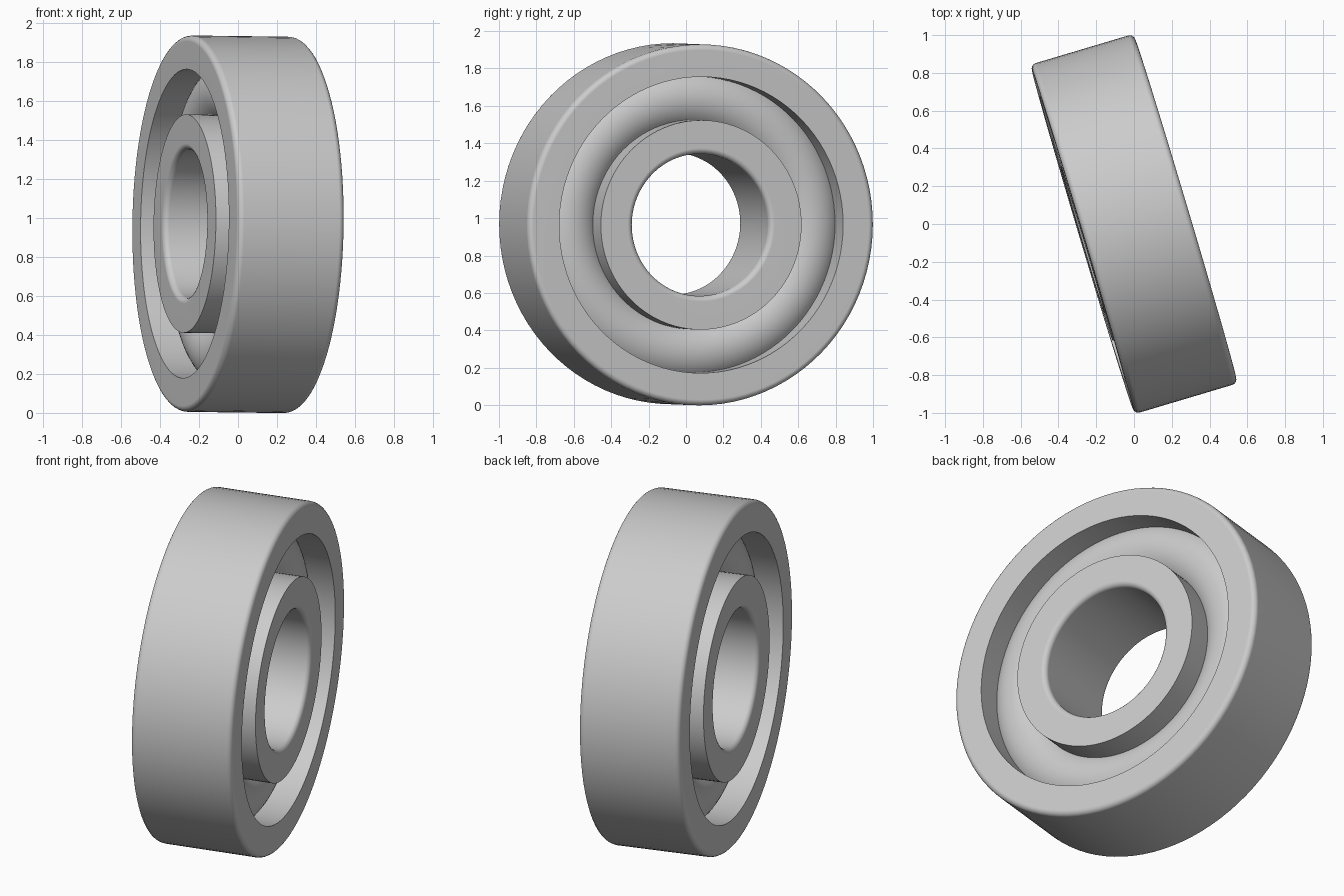
import bpy, bmesh
from math import sin, cos, pi, radians
from mathutils import Matrix

cube = bpy.data.objects.get("Cube")
if cube:
    bpy.data.objects.remove(cube)

SEGMENTS = 96
HALF_WIDTH = 0.285
OUTER_R, OUTER_RACE_R = 0.965, 0.792
INNER_RACE_R, BORE_R = 0.56, 0.38
BALL_R, FILLET = 0.177, 0.03

steel = bpy.data.materials.new("steel grey")
steel.use_nodes = True
steel.diffuse_color = (0.6, 0.6, 0.6, 1)
steel.node_tree.nodes["Principled BSDF"].inputs["Base Color"].default_value = (0.6, 0.6, 0.6, 1)

# The axle runs along local x, turned about z with a very slight tip
placement = (Matrix.Translation((0, 0, 0.967))
             @ Matrix.Rotation(radians(16.6), 4, "Z")
             @ Matrix.Rotation(radians(0.7), 4, "Y"))


def arc(x, r, radius, start, end, steps):
    """Points (x, r) on an arc, with angles in degrees."""
    angles = [radians(start + (end - start) * i / steps) for i in range(steps + 1)]
    return [(x + radius * cos(a), r + radius * sin(a)) for a in angles]


def revolve(name, profile):
    """Turn a closed (x, r) profile around the x axis."""
    bm = bmesh.new()
    rows = []
    for s in range(SEGMENTS):
        a = 2 * pi * s / SEGMENTS
        rows.append([bm.verts.new((x, r * cos(a), r * sin(a))) for x, r in profile])
    for s, row in enumerate(rows):
        following = rows[(s + 1) % SEGMENTS]
        for i in range(len(row)):
            j = (i + 1) % len(row)
            bm.faces.new((row[i], row[j], following[j], following[i]))
    bmesh.ops.recalc_face_normals(bm, faces=bm.faces)
    mesh = bpy.data.meshes.new(name)
    bm.to_mesh(mesh)
    bm.free()
    mesh.materials.append(steel)
    obj = bpy.data.objects.new(name, mesh)
    bpy.context.collection.objects.link(obj)
    obj.matrix_world = placement
    bpy.ops.object.select_all(action="DESELECT")
    obj.select_set(True)
    bpy.context.view_layer.objects.active = obj
    bpy.ops.object.shade_smooth_by_angle(angle=radians(30))
    weighted = obj.modifiers.new("flat faces stay flat", "WEIGHTED_NORMAL")
    weighted.keep_sharp = True
    return obj


edge = HALF_WIDTH - FILLET

# Outer ring: rounded outside, sharp inside
revolve("outer_ring",
        arc(edge, OUTER_R - FILLET, FILLET, 0, 90, 5)
        + arc(-edge, OUTER_R - FILLET, FILLET, 90, 180, 5)
        + [(-HALF_WIDTH, OUTER_RACE_R), (HALF_WIDTH, OUTER_RACE_R)])

# Inner ring: rounded bore, sharp outside
revolve("inner_ring",
        arc(-edge, BORE_R + FILLET, FILLET, 180, 270, 5)
        + arc(edge, BORE_R + FILLET, FILLET, 270, 360, 5)
        + [(HALF_WIDTH, INNER_RACE_R), (-HALF_WIDTH, INNER_RACE_R)])

# Rounded rolling band seated between the rings
revolve("rolling_band",
        arc(0, (OUTER_RACE_R + INNER_RACE_R) / 2, BALL_R, 0, 360, 48)[:-1])
